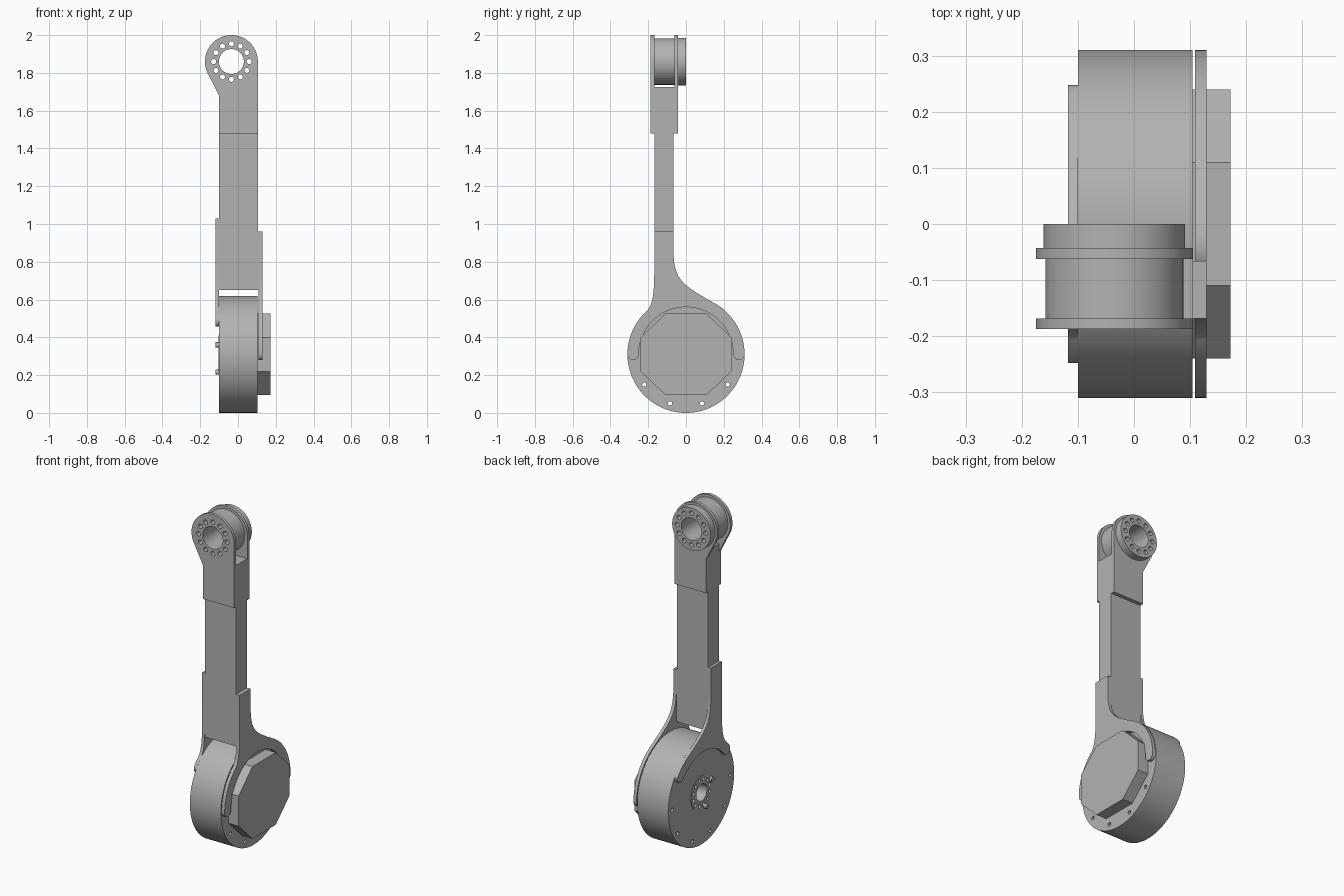
import bpy, bmesh
from math import sin, cos, radians
from mathutils import Vector
from mathutils.geometry import interpolate_bezier

cube = bpy.data.objects.get("Cube")
if cube:
    bpy.data.objects.remove(cube, do_unlink=True)

grey = bpy.data.materials.new("machined grey")
grey.use_nodes = True
grey.diffuse_color = (0.45, 0.45, 0.45, 1)
grey.node_tree.nodes["Principled BSDF"].inputs["Base Color"].default_value = (0.45, 0.45, 0.45, 1)


def arc(c, r, a, b, n=48):
    """Points on an arc from angle a to b in degrees."""
    steps = [radians(a + (b - a) * i / n) for i in range(n + 1)]
    return [(c[0] + r * cos(t), c[1] + r * sin(t)) for t in steps]


def circle(c, r, n=64):
    return arc(c, r, 0, 360, n)[:-1]


def bolt_ring(c, ring, r, count, start=0):
    return [circle(p, r, 14) for p in arc(c, ring, start, start + 360, count)[:-1]]


def bezier(*pts):
    return [tuple(p[:2]) for p in interpolate_bezier(*[Vector((*p, 0)) for p in pts], 14)]


def slab(name, loops, axis, lo, hi):
    """Extrude an outline with holes along x (outline in yz) or y (outline in xz)."""
    cu = bpy.data.curves.new(name, 'CURVE')
    cu.dimensions, cu.fill_mode, cu.extrude = '2D', 'BOTH', (hi - lo) / 2
    for pts in loops:
        sp = cu.splines.new('POLY')
        sp.points.add(len(pts) - 1)
        for p, q in zip(sp.points, pts):
            p.co = (*q, 0, 1)
        sp.use_cyclic_u = True
    tmp = bpy.data.objects.new(name + "_outline", cu)
    bpy.context.collection.objects.link(tmp)
    dg = bpy.context.evaluated_depsgraph_get()
    me = bpy.data.meshes.new_from_object(tmp.evaluated_get(dg))
    bpy.data.objects.remove(tmp)
    bm = bmesh.new()
    bm.from_mesh(me)
    for v in bm.verts:
        u, w, d = v.co
        d += (lo + hi) / 2
        v.co = (d, u, w) if axis == 'x' else (u, d, w)
    bmesh.ops.remove_doubles(bm, verts=bm.verts, dist=1e-5)
    bmesh.ops.recalc_face_normals(bm, faces=bm.faces)
    bm.to_mesh(me)
    bm.free()
    me.name = name
    me.materials.clear()
    me.materials.append(grey)
    ob = bpy.data.objects.new(name, me)
    bpy.context.collection.objects.link(ob)
    bpy.ops.object.select_all(action='DESELECT')
    ob.select_set(True)
    bpy.context.view_layer.objects.active = ob
    bpy.ops.object.shade_smooth_by_angle(angle=radians(30))
    return ob


def rect(u0, u1, v0, v1):
    return [(u0, v0), (u1, v0), (u1, v1), (u0, v1)]


# Motor drum with through holes in the rim and a bored hub
hub = (0, 0.31)
rim_holes = bolt_ring(hub, 0.273, 0.011, 10)
drum = circle(hub, 0.31, 128)
bore = circle(hub, 0.05)
hub_bolts = bolt_ring(hub, 0.078, 0.011, 12, 15)
slab("drum_core", [drum, bore] + rim_holes, 'x', -0.06, 0.104)
slab("drum_face", [drum, bore] + rim_holes + hub_bolts, 'x', -0.1, -0.06)
slab("hub_ring", [circle(hub, 0.1), bore] + hub_bolts, 'x', -0.103, -0.1)
for i, z in enumerate((0.217, 0.36)):
    slab(f"locating_pin_{i + 1}", [circle((-0.085 if i else -0.035, z), 0.014, 20)], 'x', -0.118, -0.1)

# Eight-sided motor cover
cover = [(s * y, 0.31 + t * z) for s, t, pts in (
    (1, 1, ((0.24, 0.09), (0.11, 0.215))), (-1, 1, ((0.11, 0.215), (0.24, 0.09))),
    (-1, -1, ((0.24, 0.09), (0.11, 0.215))), (1, -1, ((0.11, 0.215), (0.24, 0.09))))
    for y, z in pts]
slab("motor_cover", [cover], 'x', 0.104, 0.172)


# Side plates whose prongs wrap around the drum
def fork(name, end, top, lo, hi):
    right_tip = arc(hub, 0.28, end, end, 1)[0]
    left_tip = arc(hub, 0.28, 180 - end, 180 - end, 1)[0]
    outline = [(-0.168, top)]
    outline += bezier((-0.168, 0.74), (-0.168, 0.65), (-0.175, 0.575), (-0.203, 0.544))
    outline += arc(hub, 0.31, 132, 180 - end, 20)
    outline += arc(left_tip, 0.03, 180 - end, 360 - end, 12)[1:-1]
    outline += arc(hub, 0.25, 180 - end, end, 64)
    outline += arc(right_tip, 0.03, end - 180, end, 12)[1:-1]
    outline += arc(hub, 0.31, end, 59, 24)
    outline += bezier((0.155, 0.578), (-0.018, 0.678), (-0.066, 0.7), (-0.066, 0.86))
    outline += [(-0.066, top)]
    slab(name, [outline], 'x', lo, hi)


fork("left_fork_plate", 0, 0.96, 0.109, 0.129)
fork("right_fork_plate", 39, 1.03, -0.118, -0.1)

# Straight arm
slab("arm_beam", [rect(-0.168, -0.066, 0.65, 1.48)], 'x', -0.1, 0.105)
slab("fork_spacer", [rect(-0.168, -0.066, 0.65, 0.96)], 'x', 0.105, 0.109)

# Upper clevis: block, two flanges, barrel and end cap, all drilled through
eye = (-0.035, 1.86)
drill = [circle(eye, 0.066)] + bolt_ring(eye, 0.094, 0.0135, 12)
flange = [(0.105, 1.48)] + arc(eye, 0.14, 0, 207, 72) + [(-0.1, 1.68), (-0.1, 1.48)]
slab("clevis_block", [rect(-0.1, 0.105, 1.48, 1.726)], 'y', -0.168, -0.062)
slab("front_flange", [flange] + drill, 'y', -0.187, -0.168)
slab("back_flange", [flange] + drill, 'y', -0.062, -0.043)
slab("barrel", [circle(eye, 0.123, 96)] + drill, 'y', -0.168, -0.062)
slab("end_cap", [circle(eye, 0.126, 96)] + drill, 'y', -0.043, 0)
